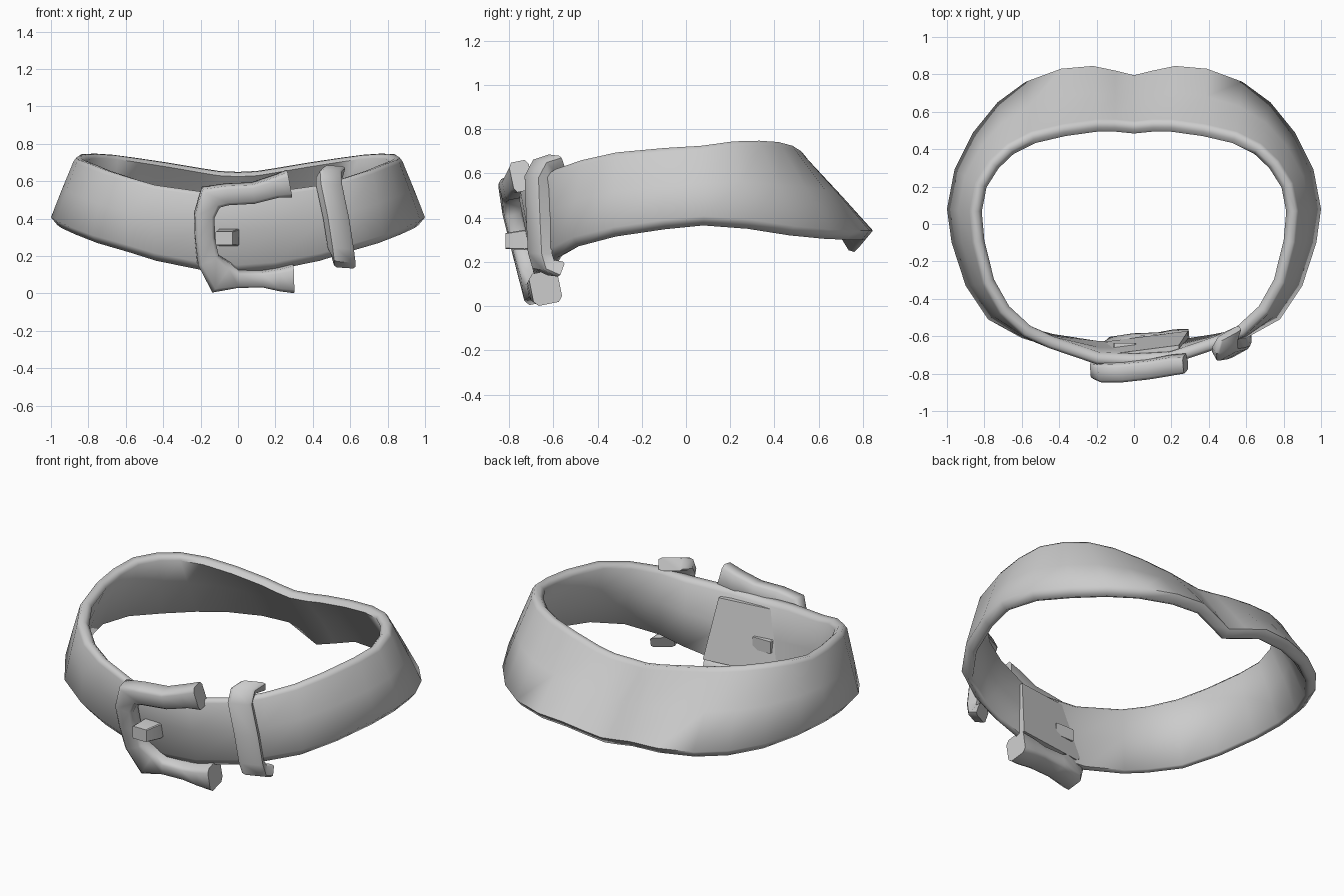
import bpy, bmesh, math
from mathutils import Vector

if "Cube" in bpy.data.objects:
    bpy.data.objects.remove(bpy.data.objects["Cube"])

grey = bpy.data.materials.new("grey_leather")
grey.diffuse_color = (0.6, 0.6, 0.6, 1)
grey.use_nodes = True
grey.node_tree.nodes["Principled BSDF"].inputs["Base Color"].default_value = grey.diffuse_color


def make(name, verts, faces, angle=35):
    me = bpy.data.meshes.new(name)
    me.from_pydata([tuple(v) for v in verts], [], faces)
    bm = bmesh.new()
    bm.from_mesh(me)
    bmesh.ops.recalc_face_normals(bm, faces=bm.faces)
    bm.to_mesh(me)
    bm.free()
    me.materials.append(grey)
    ob = bpy.data.objects.new(name, me)
    bpy.context.collection.objects.link(ob)
    bpy.ops.object.select_all(action='DESELECT')
    ob.select_set(True)
    bpy.context.view_layer.objects.active = ob
    bpy.ops.object.shade_smooth_by_angle(angle=math.radians(angle))
    return ob


def loft(name, rings, closed=False, angle=35):
    n, m = len(rings[0]), len(rings)
    verts = [v for r in rings for v in r]
    faces = []
    for i in range(m if closed else m - 1):
        a, b = i * n, ((i + 1) % m) * n
        faces += [(a + k, a + (k + 1) % n, b + (k + 1) % n, b + k) for k in range(n)]
    if not closed:
        faces += [tuple(range(n)), tuple(range((m - 1) * n, m * n))]
    return make(name, verts, faces, angle)


def section(c, u, v, w, d, k=.6):
    """Chamfered rectangle around c, half sizes w along u and d along v."""
    pts = [(1, -k), (1, k), (k, 1), (-k, 1), (-1, k), (-1, -k), (-k, -1), (k, -1)]
    return [c + u * (w * a) + v * (d * b) for a, b in pts]


# Band: outer bottom x,y,z and outer top x,y,z, from front centre to back centre
half = [
    (0, -.69, .14, 0, -.76, .535), (.2, -.685, .155, .2, -.75, .545),
    (.45, -.645, .205, .45, -.665, .58), (.6, -.61, .25, .59, -.60, .62),
    (.78, -.51, .30, .72, -.48, .66), (.9, -.33, .345, .81, -.32, .695),
    (.975, -.1, .378, .865, -.1, .715), (1.0, .08, .395, .88, .07, .725),
    (.96, .29, .38, .85, .22, .745), (.86, .49, .35, .775, .34, .748),
    (.73, .65, .335, .68, .43, .742), (.58, .76, .33, .55, .495, .725),
    (.39, .83, .33, .38, .535, .70), (.22, .845, .33, .2, .56, .67),
    (.1, .82, .30, .1, .56, .655), (0, .795, .275, 0, .55, .65)]
full = half + [(-a, b, c, -d, e, f) for a, b, c, d, e, f in half[-2:0:-1]]
rings = []
up = Vector((0, 0, 1))
for i, s in enumerate(full):
    p, q = full[i - 1], full[(i + 1) % len(full)]
    bot, top = Vector(s[:3]), Vector(s[3:])
    t = Vector((q[3] - p[3], q[4] - p[4], 0)).normalized()
    inn = Vector((-t.y, t.x, 0))
    mid = bot.lerp(top, .5)
    rings.append([bot + up * .012, mid, top - up * .02, top + inn * .014,
                  top + inn * .045 - up * .004, top + inn * .066 - up * .025,
                  mid + inn * .06 - up * .01, bot + inn * .06 - up * .022,
                  bot + inn * .035 - up * .03])
loft("band", rings, closed=True, angle=75)

# Buckle: open frame of x, y, z, half width in plane, half depth
frame = [(.275, -.745, .588, .07, .045), (.2, -.755, .572, .056, .05),
         (.08, -.775, .537, .052, .05), (-.06, -.79, .53, .053, .05),
         (-.145, -.79, .515, .068, .05), (-.18, -.785, .42, .054, .042),
         (-.178, -.755, .30, .052, .042), (-.16, -.715, .18, .06, .05),
         (-.09, -.675, .09, .092, .065), (0, -.655, .082, .044, .066),
         (.13, -.65, .082, .042, .066), (.22, -.64, .08, .06, .07),
         (.295, -.635, .083, .074, .066)]
lean = Vector((.08, -1, -.2)).normalized()
rings = []
for i, f in enumerate(frame):
    a, b = frame[max(i - 1, 0)], frame[min(i + 1, len(frame) - 1)]
    t = (Vector(b[:3]) - Vector(a[:3])).normalized()
    u = lean.cross(t).normalized()
    rings.append(section(Vector(f[:3]), u, lean, f[3], f[4], .7))
loft("buckle", rings, angle=60)

# Keeper loop: bent strip wrapped over the front of the band
path = [(.51, -.585, .65), (.485, -.645, .635), (.487, -.675, .58), (.525, -.668, .4),
        (.55, -.66, .24), (.562, -.645, .19), (.567, -.59, .17)]
side = Vector((.87, .48, -.06)).normalized()
rings = []
for i, c in enumerate(path):
    t = Vector(path[min(i + 1, len(path) - 1)]) - Vector(path[max(i - 1, 0)])
    rings.append(section(Vector(c), side, side.cross(t).normalized(), .065, .036, .75))
loft("keeper_loop", rings, angle=50)

# Buckle pin: tapered peg passing through the band
X = Vector((1, 0, 0))
loft("buckle_pin", [section(Vector(c), X, up, w, h, .9) for c, w, h in [
    ((-.05, -.635, .30), .06, .036), ((-.05, -.73, .30), .055, .045),
    ((-.075, -.815, .295), .045, .036)]], angle=25)

# Strap end: slanted plate with rounded tip lying inside the front of the band
outline = [(.29, .15), (.24, .5), (-.12, .5), (-.19, .45), (-.22, .36),
           (-.22, .28), (-.19, .19), (-.12, .15)]


def plate(off):
    return [Vector((x, -.605 - (z - .13) * .2 + .13 * x + off, z)) for x, z in outline]


loft("strap_end", [plate(-.04), plate(0)], angle=30)
